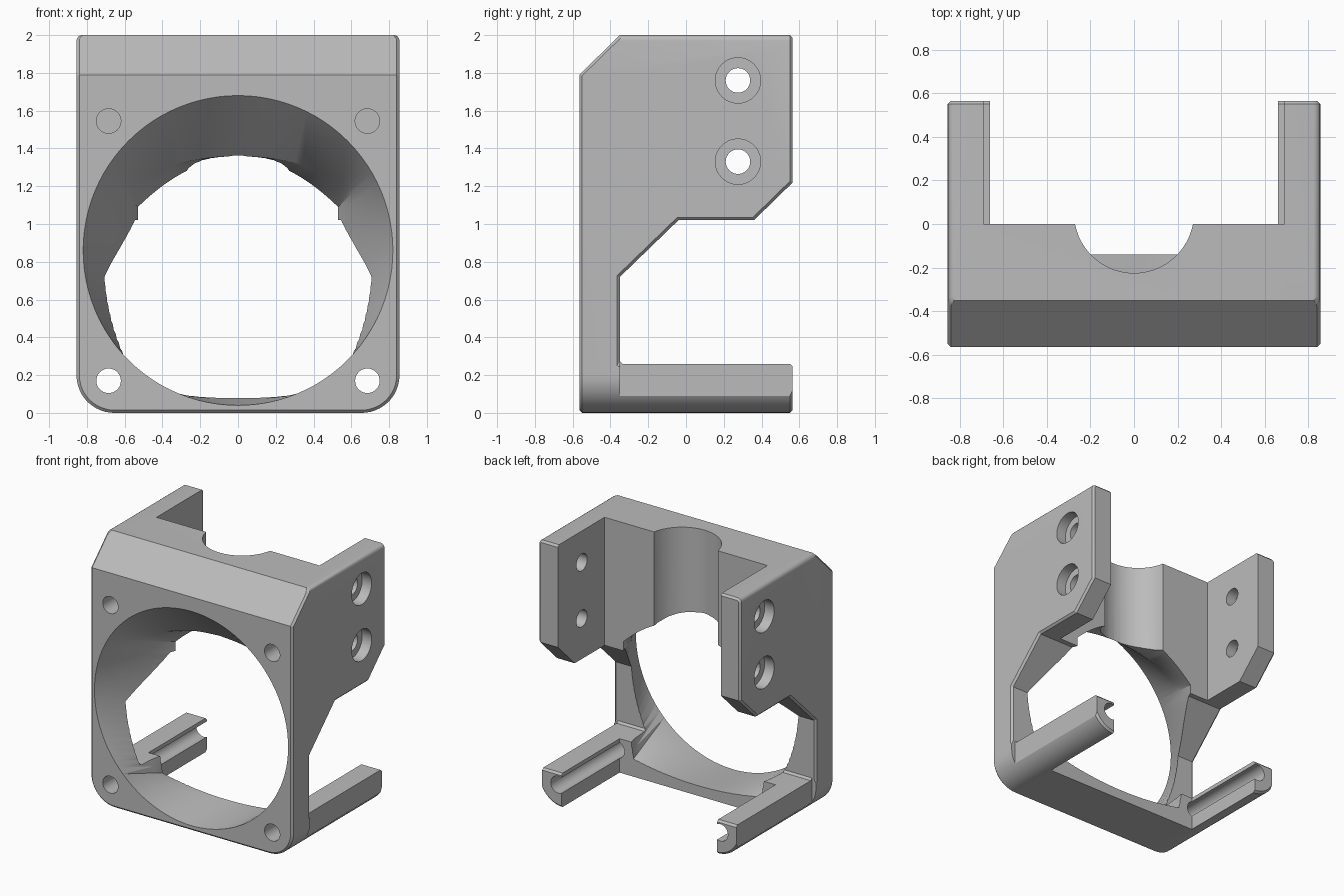
import bpy, bmesh
from math import sin, cos, pi, radians
from mathutils import Vector

if "Cube" in bpy.data.objects:
    bpy.data.objects.remove(bpy.data.objects["Cube"])

grey = bpy.data.materials.new("light_grey_plastic")
grey.use_nodes = True
grey.diffuse_color = (0.5, 0.5, 0.5, 1)
grey.node_tree.nodes["Principled BSDF"].inputs["Base Color"].default_value = (0.5, 0.5, 0.5, 1)


def loft(name, rings):
    """Closed solid through rings of equal point count."""
    bm = bmesh.new()
    loops = [[bm.verts.new(p) for p in ring] for ring in rings]
    n = len(loops[0])
    for a, b in zip(loops, loops[1:]):
        for i in range(n):
            j = (i + 1) % n
            bm.faces.new((a[i], a[j], b[j], b[i]))
    bm.faces.new(loops[0][::-1])
    bm.faces.new(loops[-1])
    bmesh.ops.recalc_face_normals(bm, faces=bm.faces)
    me = bpy.data.meshes.new(name)
    bm.to_mesh(me)
    bm.free()
    me.materials.append(grey)
    ob = bpy.data.objects.new(name, me)
    bpy.context.collection.objects.link(ob)
    return ob


def box(name, x, y, z):
    corners = [(x[0], y[0]), (x[1], y[0]), (x[1], y[1]), (x[0], y[1])]
    return loft(name, [[(a, b, h) for a, b in corners] for h in z])


def cylinder(name, axis, centre, r, span, n=48):
    """Cylinder along an axis index; centre holds the other two coordinates."""
    def ring(s):
        pts = []
        for i in range(n):
            a = 2 * pi * i / n
            p = [centre[0] + r * cos(a), centre[1] + r * sin(a)]
            p.insert(axis, s)
            pts.append(p)
        return pts
    return loft(name, [ring(s) for s in span])


def apply_modifiers(ob):
    bpy.context.view_layer.objects.active = ob
    for m in list(ob.modifiers):
        bpy.ops.object.modifier_apply(modifier=m.name)


def boolean(ob, tool, operation="DIFFERENCE"):
    m = ob.modifiers.new("cut", "BOOLEAN")
    m.operation, m.solver, m.object = operation, "EXACT", tool
    apply_modifiers(ob)
    bpy.data.objects.remove(tool)


W, D = 0.855, 0.565

# Side profile: front plate, upper block, lower rails
side = [(-D, 0), (D, 0), (D, 0.26), (-0.35, 0.26), (-0.35, 0.72), (-0.04, 1.02),
        (0.36, 1.02), (D, 1.22), (D, 2), (-0.35, 2), (-D, 1.79)]
body = loft("fan_bracket", [[(x, y, z) for y, z in side] for x in (-W - 0.1, W + 0.1)])

# Front outline with rounded corners
outline = []
for sx, z, r, start in ((1, 0, 0.2, -90), (1, 2, 0.03, 0), (-1, 2, 0.03, 90), (-1, 0, 0.2, 180)):
    cx, cz = sx * (W - r), r if z == 0 else z - r
    steps = 12 if r > 0.1 else 4
    for k in range(steps + 1):
        a = radians(start + 90 * k / steps)
        outline.append((cx + r * cos(a), cz + r * sin(a)))
boolean(body, loft("outline", [[(x, y, z) for x, z in outline] for y in (-1, 1)]), "INTERSECT")

# Fine edge chamfers
bevel = body.modifiers.new("chamfer", "BEVEL")
bevel.width, bevel.segments = 0.015, 1
bevel.limit_method, bevel.angle_limit = "ANGLE", radians(50)
bevel.use_clamp_overlap = False
apply_modifiers(body)

# Space between the upper arms and between the lower rails
boolean(body, box("arm_gap", (-0.69, 0.69), (0, 1), (0.9, 2.2)))
boolean(body, box("rail_gap", (-0.66, 0.66), (-0.14, 1), (-0.2, 0.6)))

# Recessed outer side of the rails
for s in (-1, 1):
    boolean(body, box("rail_trim", sorted((s * 0.822, s * 1.1)), (-0.35, 1), (0.09, 0.5)))


# Air duct: circle at the front narrowing to an arched opening
def duct_ring(y, t, dip=0.0):
    w, shoulder, top, bottom = 0.53, 1.09, 1.35, 0.09
    pts = []
    for i in range(96):
        a = -pi + 2 * pi * i / 96
        s, m = (1 if a >= 0 else -1), abs(a)
        front = Vector((0.82 * sin(a), 0.86 + 0.82 * cos(a)))
        arch = cos(1.5 * m) ** 2 if m < pi / 3 else 0
        if m < pi / 3:
            back = Vector((w * sin(1.5 * a), shoulder + (top - shoulder) * arch))
        elif m < 0.75 * pi:
            f = (m - pi / 3) / (0.75 * pi - pi / 3)
            back = Vector((s * w, shoulder + (bottom - shoulder) * f))
        else:
            back = Vector((s * w * (pi - m) / (pi / 4), bottom))
        p = front.lerp(back, t)
        pts.append((p.x, y, p.y - dip * arch))
    return pts


duct = loft("duct", [duct_ring(-0.7, 0), duct_ring(-D, 0), duct_ring(-0.22, 0.61, 0.12),
                     duct_ring(0, 1), duct_ring(0.1, 1)])
tri = duct.modifiers.new("tri", "TRIANGULATE")
apply_modifiers(duct)
boolean(body, duct)

# Vertical half-round channel in the upper block
boolean(body, cylinder("channel", 2, (0, 0.05), 0.275, (0.9, 2.2), 64))

# Screw holes: front corners, rail grooves and counterbored arm holes
for s in (-1, 1):
    boolean(body, cylinder("groove", 1, (s * 0.685, 0.17), 0.065, (-1, 1), 32))
    boolean(body, cylinder("blind_hole", 1, (s * 0.685, 1.545), 0.065, (-1, -0.3), 32))
    for z in (1.33, 1.76):
        boolean(body, cylinder("arm_hole", 0, (0.275, z), 0.065, sorted((s * 0.5, s)), 32))
        boolean(body, cylinder("counterbore", 0, (0.275, z), 0.12, sorted((s * 0.775, s)), 40))

bpy.ops.object.select_all(action="DESELECT")
body.select_set(True)
bpy.context.view_layer.objects.active = body
bpy.ops.object.shade_smooth_by_angle(angle=radians(25))
